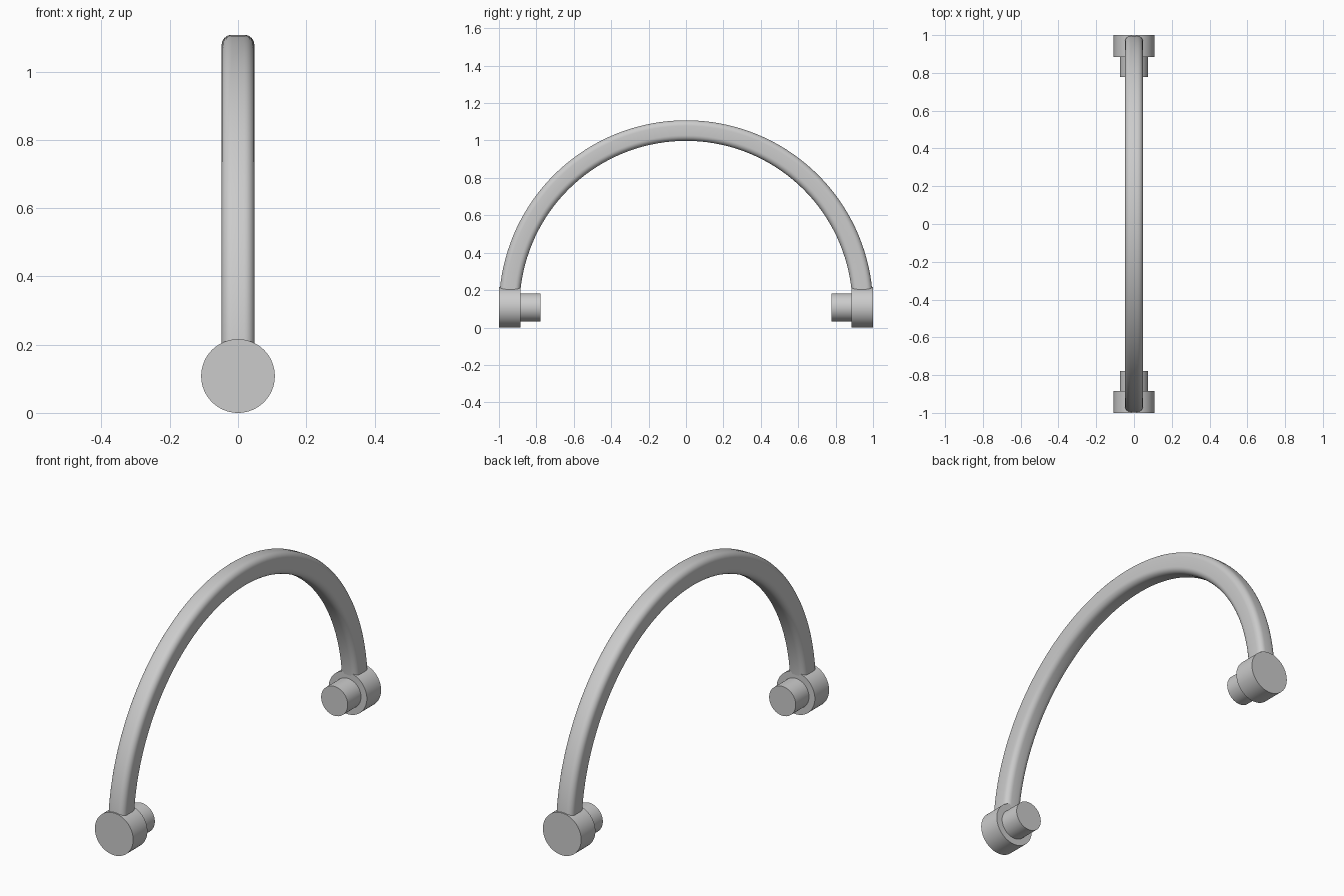
import bpy, bmesh
from math import pi, sin, cos, radians
from mathutils import Matrix, Vector

cube = bpy.data.objects.get("Cube")
if cube:
    bpy.data.objects.remove(cube, do_unlink=True)

AXIS_Z = 0.108                 # height of the hinge axis and arch centre
OUTER, INNER = 1.0, 0.89       # arch radii
HALF_W, CORNER = 0.048, 0.03   # arch section half width and corner rounding

grey = bpy.data.materials.new("light grey")
grey.use_nodes = True
colour = (0.6, 0.6, 0.6, 1)
grey.diffuse_color = colour
grey.node_tree.nodes["Principled BSDF"].inputs["Base Color"].default_value = colour


def finish(name, bm):
    bmesh.ops.recalc_face_normals(bm, faces=bm.faces)
    mesh = bpy.data.meshes.new(name)
    bm.to_mesh(mesh)
    bm.free()
    mesh.materials.append(grey)
    ob = bpy.data.objects.new(name, mesh)
    bpy.context.collection.objects.link(ob)
    bpy.ops.object.select_all(action='DESELECT')
    ob.select_set(True)
    bpy.context.view_layer.objects.active = ob
    bpy.ops.object.shade_smooth_by_angle(angle=radians(35))
    return ob


def cylinder(name, radius, y0, y1):
    bm = bmesh.new()
    place = Matrix.Translation((0, (y0 + y1) / 2, AXIS_Z)) @ Matrix.Rotation(pi / 2, 4, 'X')
    bmesh.ops.create_cone(bm, cap_ends=True, segments=64, radius1=radius,
                          radius2=radius, depth=abs(y1 - y0), matrix=place)
    return finish(name, bm)


# Arch: rounded rectangular section swept through half a turn
bm = bmesh.new()
mid, half_d = (OUTER + INNER) / 2, (OUTER - INNER) / 2
section = []
for quarter, (sx, sy) in enumerate([(1, 1), (-1, 1), (-1, -1), (1, -1)]):
    for step in range(7):
        a = (quarter + step / 6) * pi / 2
        section.append(bm.verts.new((sx * (HALF_W - CORNER) + CORNER * cos(a),
                                     mid + sy * (half_d - CORNER) + CORNER * sin(a),
                                     AXIS_Z)))
start = bm.faces.new(section)
end = bmesh.ops.spin(bm, geom=[start], cent=(0, 0, AXIS_Z), axis=(1, 0, 0),
                     angle=pi, steps=72, use_duplicate=False)
finish("arch_band", bm)

# Hinge disc and inward pin at each foot
for side, s in (("front", -1), ("back", 1)):
    cylinder(side + "_disc", 0.108, s * 1.0, s * 0.885)
    cylinder(side + "_pin", 0.075, s * 0.9, s * 0.778)
